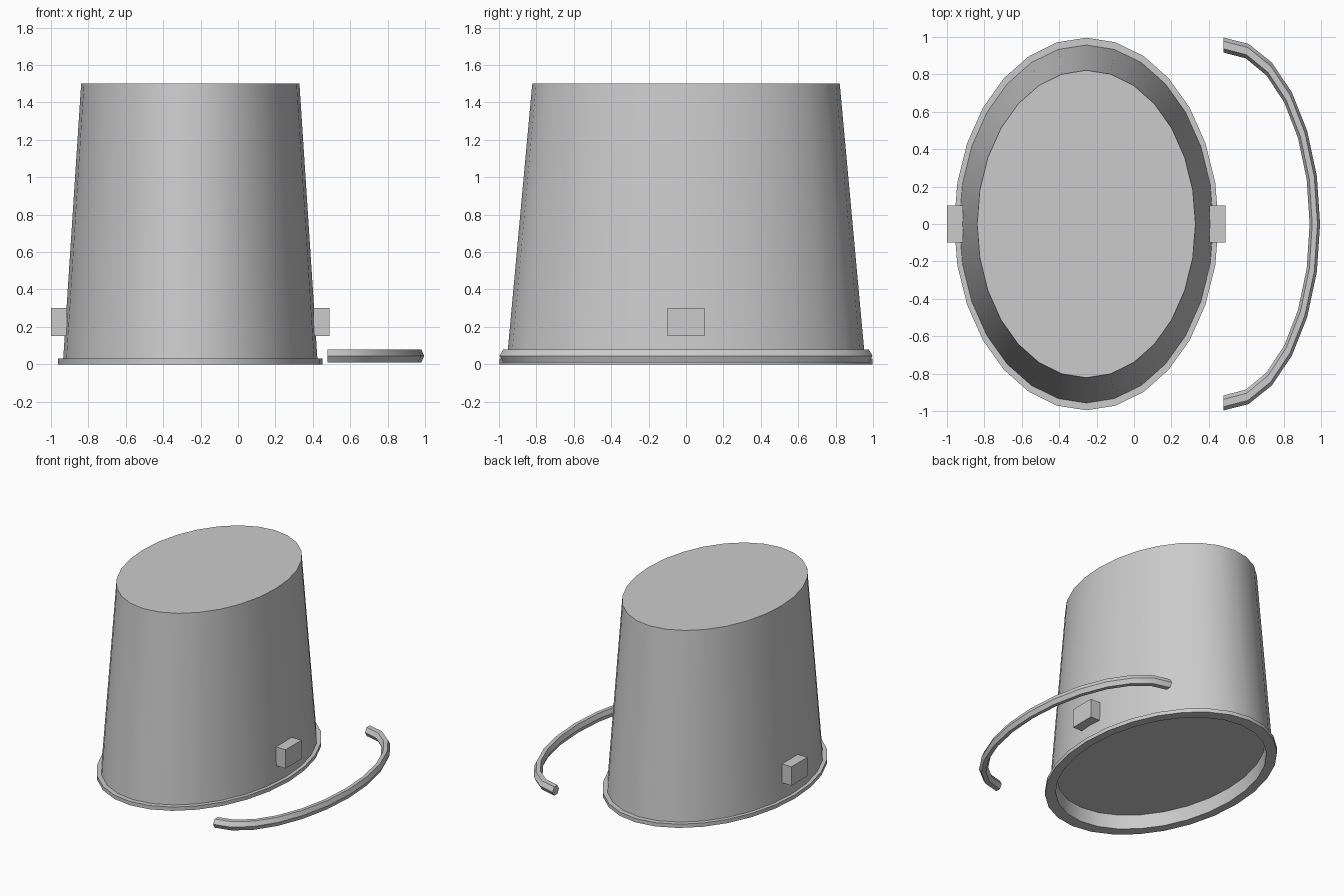
import bpy
import bmesh
from math import cos, sin, pi, radians

default = bpy.data.objects.get("Cube")
if default:
    bpy.data.objects.remove(default, do_unlink=True)

GREY = (0.6, 0.6, 0.6, 1.0)
grey = bpy.data.materials.new("plain grey")
grey.use_nodes = True
grey.diffuse_color = GREY
grey.node_tree.nodes["Principled BSDF"].inputs["Base Color"].default_value = GREY

CENTRE_X = -0.255   # middle of the bucket
ASPECT = 0.71       # bucket width divided by its depth
SIDES = 28


def finish(name, bm, smooth=True):
    """Turn a bmesh into a named grey object."""
    bmesh.ops.recalc_face_normals(bm, faces=bm.faces)
    mesh = bpy.data.meshes.new(name)
    bm.to_mesh(mesh)
    bm.free()
    mesh.materials.append(grey)
    obj = bpy.data.objects.new(name, mesh)
    bpy.context.collection.objects.link(obj)
    if smooth:
        bpy.ops.object.select_all(action="DESELECT")
        obj.select_set(True)
        bpy.context.view_layer.objects.active = obj
        bpy.ops.object.shade_smooth_by_angle(angle=radians(30))
    return obj


def skin(bm, rings):
    """Bridge successive closed rings of points and cap both ends."""
    loops = [[bm.verts.new(p) for p in ring] for ring in rings]
    for a, b in zip(loops, loops[1:]):
        for i in range(len(a)):
            j = (i + 1) % len(a)
            bm.faces.new((a[i], a[j], b[j], b[i]))
    bm.faces.new(loops[0])
    bm.faces.new(loops[-1])


def oval(radius, z):
    angles = [2 * pi * i / SIDES for i in range(SIDES)]
    return [(CENTRE_X + ASPECT * radius * cos(t), radius * sin(t), z) for t in angles]


# Upturned bucket: recessed underside, flat lip, tapered wall, flat top
profile = [(0.895, 0.11), (0.905, 0.0), (0.996, 0.0), (0.996, 0.03),
           (0.957, 0.03), (0.822, 1.5)]
bm = bmesh.new()
skin(bm, [oval(r, z) for r, z in profile])
finish("bucket", bm)

# Handle lugs on both sides
for name, side in (("left_lug", 1), ("right_lug", -1)):
    bm = bmesh.new()
    bmesh.ops.create_cube(bm, size=1)
    bmesh.ops.scale(bm, vec=(0.085, 0.2, 0.15), verts=bm.verts)
    bmesh.ops.translate(bm, vec=(CENTRE_X + side * 0.7025, 0, 0.225), verts=bm.verts)
    finish(name, bm, smooth=False)

# Loose half-oval handle with a six-sided section, lying on the ground
STEPS = 12
TUBE = 0.04
rings = []
for s in range(STEPS + 1):
    t = -pi / 2 + pi * s / STEPS
    ring = []
    for k in range(6):
        a = k * pi / 3
        out = TUBE * cos(a)
        ring.append((0.478 + (0.489 + 0.7 * out) * cos(t),
                     (0.957 + out) * sin(t),
                     0.045 + TUBE * sin(a)))
    rings.append(ring)
bm = bmesh.new()
skin(bm, rings)
finish("handle", bm)
